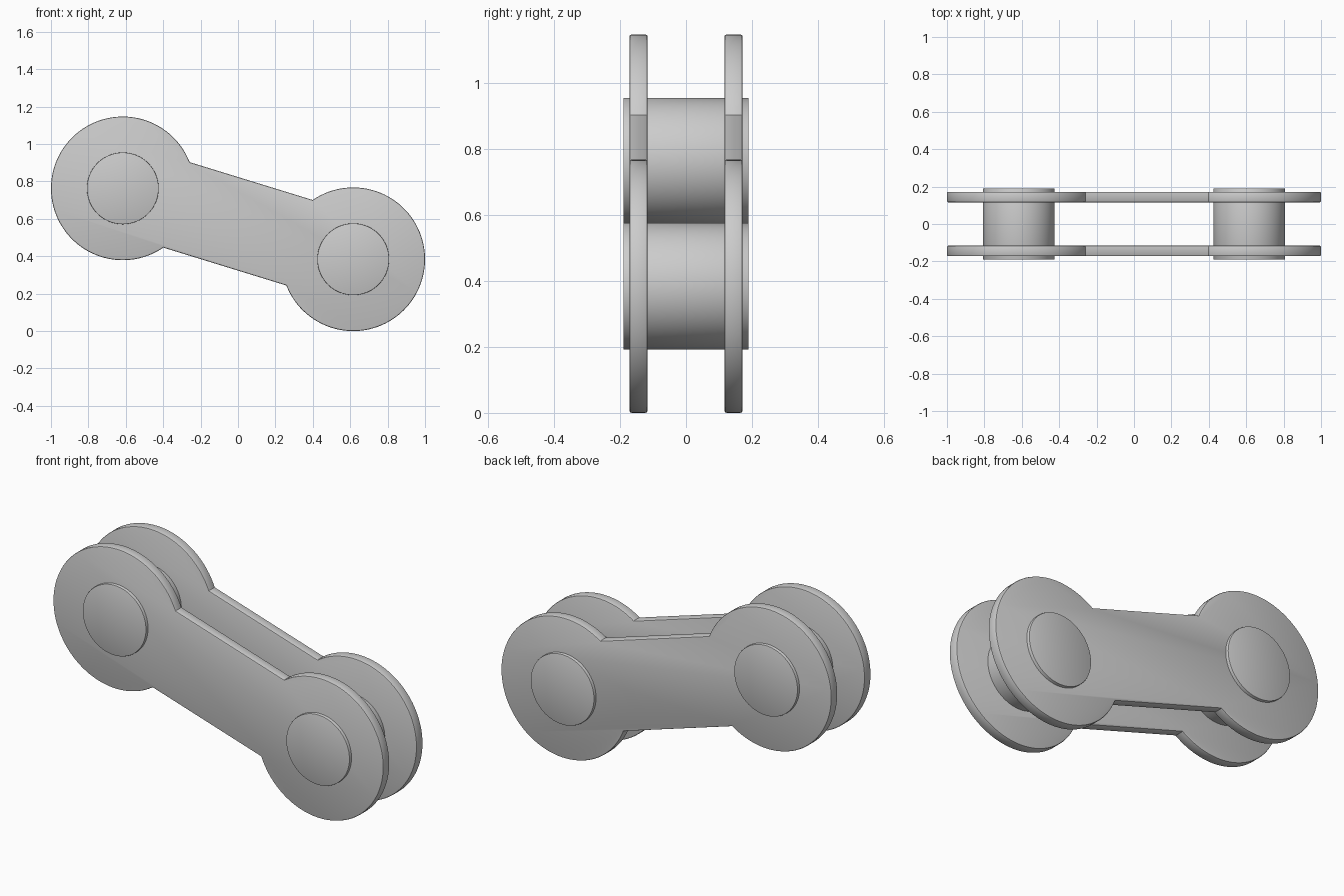
import bpy, bmesh, math

if "Cube" in bpy.data.objects:
    bpy.data.objects.remove(bpy.data.objects["Cube"])

R, PIN_R = 0.384, 0.192              # end disc and pin radii
BAR_HALF = 0.239                     # half width of the connecting bar
LEFT, RIGHT = (-0.616, 0.763), (0.616, 0.384)
TILT = math.atan2(RIGHT[1] - LEFT[1], RIGHT[0] - LEFT[0])
OPEN = math.asin(BAR_HALF / R)       # angle where the bar meets a disc


def arc(center, start, sweep, n, radius):
    return [(center[0] + radius * math.cos(start + sweep * i / n),
             center[1] + radius * math.sin(start + sweep * i / n)) for i in range(n + 1)]


def extrude(name, outline, y0, y1, bevel):
    bm = bmesh.new()
    face = bm.faces.new([bm.verts.new((x, y0, z)) for x, z in outline])
    res = bmesh.ops.extrude_face_region(bm, geom=[face], use_keep_orig=True)
    verts = [g for g in res["geom"] if isinstance(g, bmesh.types.BMVert)]
    bmesh.ops.translate(bm, verts=verts, vec=(0, y1 - y0, 0))
    bmesh.ops.recalc_face_normals(bm, faces=bm.faces[:])
    mesh = bpy.data.meshes.new(name)
    bm.to_mesh(mesh)
    bm.free()
    obj = bpy.data.objects.new(name, mesh)
    bpy.context.collection.objects.link(obj)
    mod = obj.modifiers.new("edge_bevel", 'BEVEL')
    mod.width, mod.segments = bevel, 2
    mod.limit_method, mod.angle_limit = 'ANGLE', math.radians(65)
    bpy.ops.object.select_all(action='DESELECT')
    obj.select_set(True)
    bpy.context.view_layer.objects.active = obj
    bpy.ops.object.modifier_apply(modifier=mod.name)
    bpy.ops.object.shade_smooth_by_angle(angle=math.radians(35))
    return obj


# Dumbbell side plates: two discs joined by a straight bar
sweep = 2 * (math.pi - OPEN)
plate = (arc(LEFT, TILT + OPEN, sweep, 80, R)
         + arc(RIGHT, TILT + math.pi + OPEN, sweep, 80, R))
extrude("front_plate", plate, -0.172, -0.116, 0.007)
extrude("back_plate", plate, 0.116, 0.172, 0.007)

# Pins running through both plates
for name, center in (("left_pin", LEFT), ("right_pin", RIGHT)):
    extrude(name, arc(center, 0, 2 * math.pi, 64, PIN_R)[:-1], -0.19, 0.19, 0.003)
